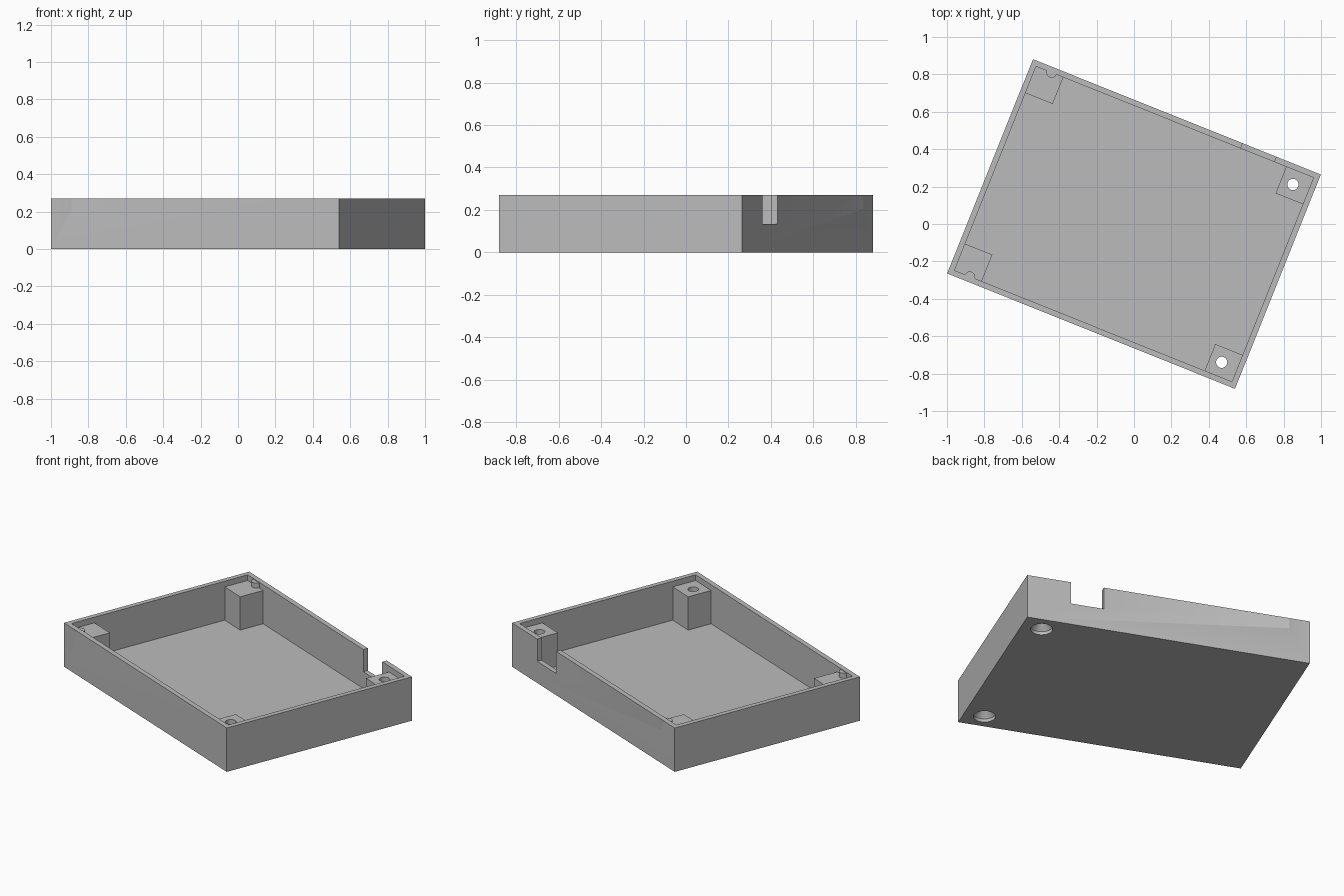
import bpy, bmesh, math
from mathutils import Matrix

if "Cube" in bpy.data.objects:
    bpy.data.objects.remove(bpy.data.objects["Cube"])

TURN = Matrix.Rotation(math.radians(-21.83), 4, 'Z')
HX, HY, H = 0.829, 0.617, 0.27      # half length, half width, height
WALL, FLOOR = 0.03, 0.03
POST_X, POST_Y, POST_TOP = 0.642, 0.434, 0.235
HOLE_X, HOLE_Y = 0.71, 0.512

grey = bpy.data.materials.new("plain grey")
grey.diffuse_color = (0.5, 0.5, 0.5, 1)
grey.use_nodes = True
grey.node_tree.nodes["Principled BSDF"].inputs["Base Color"].default_value = grey.diffuse_color


def finish(bm, name):
    bmesh.ops.recalc_face_normals(bm, faces=bm.faces)
    mesh = bpy.data.meshes.new(name)
    bm.to_mesh(mesh)
    bm.free()
    mesh.materials.append(grey)
    ob = bpy.data.objects.new(name, mesh)
    ob.matrix_world = TURN
    bpy.context.collection.objects.link(ob)
    return ob


def block(name, lo, hi):
    bm = bmesh.new()
    bmesh.ops.create_cube(bm, size=1)
    for v in bm.verts:
        v.co = [(a + b) / 2 + c * (b - a) for a, b, c in zip(lo, hi, v.co)]
    return finish(bm, name)


def lathe(name, x, y, profile, n=32):
    """Closed turned solid from (radius, z) rings, bottom to top."""
    bm = bmesh.new()
    rings = [[bm.verts.new((x + r * math.cos(2 * math.pi * i / n),
                            y + r * math.sin(2 * math.pi * i / n), z))
              for i in range(n)] for r, z in profile]
    for a, b in zip(rings, rings[1:]):
        for i in range(n):
            j = (i + 1) % n
            bm.faces.new((a[i], a[j], b[j], b[i]))
    bm.faces.new(rings[0])
    bm.faces.new(rings[-1])
    return finish(bm, name)


def combine(target, tool, operation):
    mod = target.modifiers.new(operation, 'BOOLEAN')
    mod.operation, mod.object, mod.solver = operation, tool, 'EXACT'
    bpy.context.view_layer.objects.active = target
    bpy.ops.object.modifier_apply(modifier=mod.name)
    bpy.data.objects.remove(tool)


# Open tray
tray = block("tray", (-HX, -HY, 0), (HX, HY, H))
combine(tray, block("cavity", (-HX + WALL, -HY + WALL, FLOOR), (HX - WALL, HY - WALL, 0.5)), 'DIFFERENCE')

for sx in (-1, 1):
    for sy in (-1, 1):
        # Corner post, sunk into the walls and floor
        xs = sorted((sx * POST_X, sx * (HX - WALL / 2)))
        ys = sorted((sy * POST_Y, sy * (HY - WALL / 2)))
        combine(tray, block("corner_post", (xs[0], ys[0], FLOOR / 2), (xs[1], ys[1], POST_TOP)), 'UNION')
        if sx > 0:
            # Screw hole with a countersunk head recess underneath
            combine(tray, lathe("screw_hole", sx * HOLE_X, sy * HOLE_Y,
                                [(0.062, -0.1), (0.062, 0.02), (0.03, 0.055), (0.03, 0.4)]), 'DIFFERENCE')
        else:
            # Half-round locating nub against the wall
            combine(tray, lathe("nub", sx * HOLE_X, sy * (HY - WALL + 0.002),
                                [(0.029, POST_TOP - 0.03), (0.029, H - 0.004)], 24), 'UNION')

# Cable notch in the back wall
combine(tray, block("notch", (0.379, HY - WALL - 0.01, 0.133), (0.572, HY + 0.1, 0.5)), 'DIFFERENCE')

# Smooth round surfaces, crisp edges
bpy.ops.object.select_all(action='DESELECT')
tray.select_set(True)
bpy.context.view_layer.objects.active = tray
bpy.ops.object.shade_smooth_by_angle(angle=math.radians(30))
